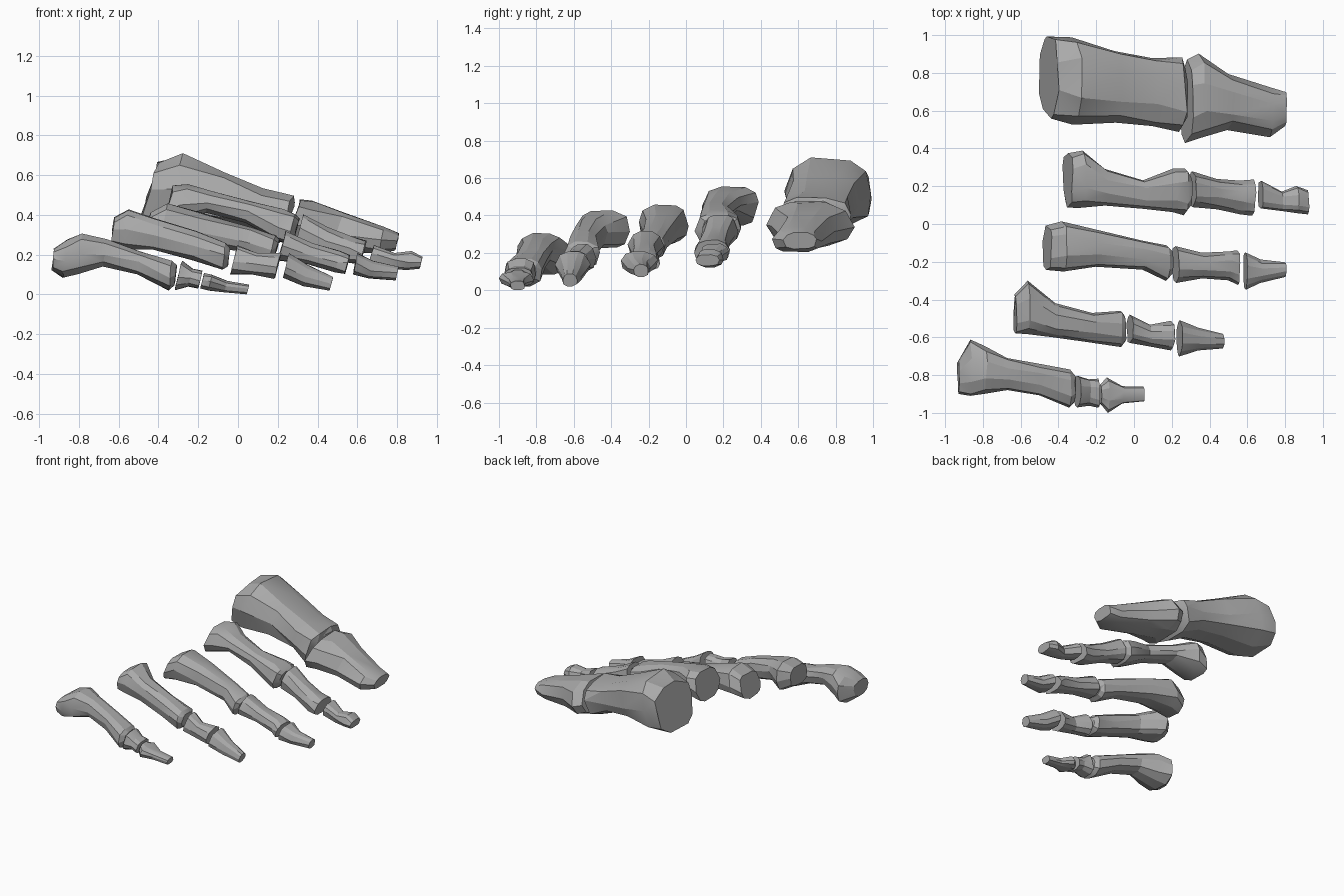
import bpy
import bmesh
import math
import random

random.seed(4)
SIDES = 10

default_cube = bpy.data.objects.get("Cube")
if default_cube:
    bpy.data.objects.remove(default_cube, do_unlink=True)

# Single dull grey for every bone
bone_grey = bpy.data.materials.new("bone_grey")
bone_grey.use_nodes = True
colour = (0.4, 0.4, 0.4, 1)
bone_grey.diffuse_color = colour
bone_grey.node_tree.nodes["Principled BSDF"].inputs["Base Color"].default_value = colour


def squash(value, power=0.75):
    """Square off a sine or cosine so the section is a rounded box."""
    return math.copysign(abs(value) ** power, value)


def add_ring(bm, section, lean, taper, shrink=1, rough=0.04):
    """One irregular cross-section: x, low y, high y, low z, high z in hundredths."""
    x, y_low, y_high, z_low, z_high = [value / 100 for value in section]
    y_mid, z_mid = (y_low + y_high) / 2, (z_low + z_high) / 2
    half_width, half_height = (y_high - y_low) / 2, (z_high - z_low) / 2
    ring = []
    for step in range(SIDES):
        angle = math.tau * (step + random.uniform(-0.2, 0.2)) / SIDES
        across = squash(math.cos(angle)) * shrink * random.uniform(1 - rough, 1 + rough)
        up = squash(math.sin(angle)) * shrink * random.uniform(1 - rough, 1 + rough)
        across *= 1 - taper * max(0, up)
        shift = lean * up * half_height + random.uniform(-rough, rough) * half_width
        ring.append(bm.verts.new((x + shift, y_mid + across * half_width,
                                  max(0, z_mid + up * half_height))))
    return ring


def make_bone(name, sections, lean=0.25, taper=0.0, domed=False):
    """Loft a faceted bone along its cross-sections and close both ends."""
    bm = bmesh.new()
    rings = [add_ring(bm, section, lean, taper) for section in sections]
    if domed:
        x, *extent = sections[-1]
        rings.append(add_ring(bm, (x + 2.5, *extent), lean, taper, shrink=0.7))
    for first, second in zip(rings, rings[1:]):
        for i in range(SIDES):
            j = (i + 1) % SIDES
            bm.faces.new((first[i], first[j], second[j], second[i]))
    bm.faces.new(rings[0])
    bm.faces.new(rings[-1])
    bmesh.ops.recalc_face_normals(bm, faces=bm.faces)
    bmesh.ops.triangulate(bm, faces=[f for f in bm.faces if len(f.verts) == 4],
                          quad_method="SHORT_EDGE")
    mesh = bpy.data.meshes.new(name)
    bm.to_mesh(mesh)
    bm.free()
    mesh.materials.append(bone_grey)
    bone = bpy.data.objects.new(name, mesh)
    bpy.context.collection.objects.link(bone)
    bpy.ops.object.select_all(action="DESELECT")
    bone.select_set(True)
    bpy.context.view_layer.objects.active = bone
    bpy.ops.object.shade_smooth_by_angle(angle=math.radians(20))


# Great toe
make_bone("great_toe_metatarsal", [
    (-45, 56, 100, 35, 67), (-33, 53, 99, 32, 71), (-10, 53, 92, 34, 62),
    (10, 52, 88, 32, 54), (24, 48, 89, 26, 50)], lean=0.3, domed=True)
make_bone("great_toe_phalanx", [
    (28, 43, 87, 25, 48), (35, 46, 90, 24, 47), (50, 50, 80, 22, 42),
    (72, 46, 72, 20, 34), (80, 52, 70, 22, 31)], taper=0.15)

# Second toe, with a slender shaft
make_bone("second_toe_metatarsal", [
    (-35, 9, 38, 34, 55), (-28, 9, 39, 36, 56), (-15, 10, 29, 41, 52),
    (5, 8, 23, 36, 47), (21, 6, 29, 27, 43), (27, 5, 29, 25, 41)], domed=True)
make_bone("second_toe_middle_phalanx", [
    (31, 9, 28, 24, 41), (44, 8, 24, 21, 34), (56, 5, 23, 16, 29),
    (63, 4, 24, 15, 27)], taper=0.2)
make_bone("second_toe_tip", [
    (67, 8, 23, 15, 25), (78, 7, 17, 13, 21), (86, 6, 20, 12, 22), (92, 5, 18, 13, 19)])

# Third toe
make_bone("third_toe_metatarsal", [
    (-46, -24, -1, 24, 42), (-38, -25, 1, 25, 46), (-20, -23, -3, 25, 41),
    (5, -24, -9, 21, 34), (17, -30, -11, 16, 30)], domed=True)
make_bone("third_toe_middle_phalanx", [
    (22, -31, -12, 17, 32), (36, -29, -15, 15, 26), (50, -30, -14, 11, 22),
    (55, -33, -14, 10, 20)], taper=0.2)
make_bone("third_toe_tip", [
    (59, -35, -15, 10, 21), (67, -31, -19, 8, 17), (80, -28, -20, 7, 14)], taper=0.2)

# Fourth toe
make_bone("fourth_toe_metatarsal", [
    (-63, -58, -37, 25, 39), (-56, -58, -30, 22, 43), (-42, -60, -42, 22, 38),
    (-22, -63, -47, 17, 32), (-7, -65, -46, 12, 26)], lean=0.1, domed=True)
make_bone("fourth_toe_middle_phalanx", [
    (-2, -63, -48, 10, 25), (8, -65, -53, 10, 21), (20, -67, -51, 8, 21)], taper=0.2)
make_bone("fourth_toe_tip", [
    (24, -70, -51, 8, 21), (34, -67, -55, 4, 15), (47, -66, -58, 2, 9)], taper=0.2)

# Little toe
make_bone("little_toe_metatarsal", [
    (-93, -90, -72, 12, 23), (-87, -91, -61, 8, 28), (-79, -90, -65, 10, 31),
    (-67, -88, -71, 14, 28), (-50, -91, -74, 10, 22), (-34, -97, -77, 2, 17)],
    lean=0.1, domed=True)
make_bone("little_toe_middle_phalanx", [
    (-30, -97, -80, 2, 17), (-24, -96, -82, 4, 13), (-19, -97, -82, 3, 12)])
make_bone("little_toe_tip", [
    (-18, -95, -85, 3, 11), (-14, -100, -81, 2, 10), (-6, -95, -86, 1, 7),
    (5, -94, -86, 0, 5)])
